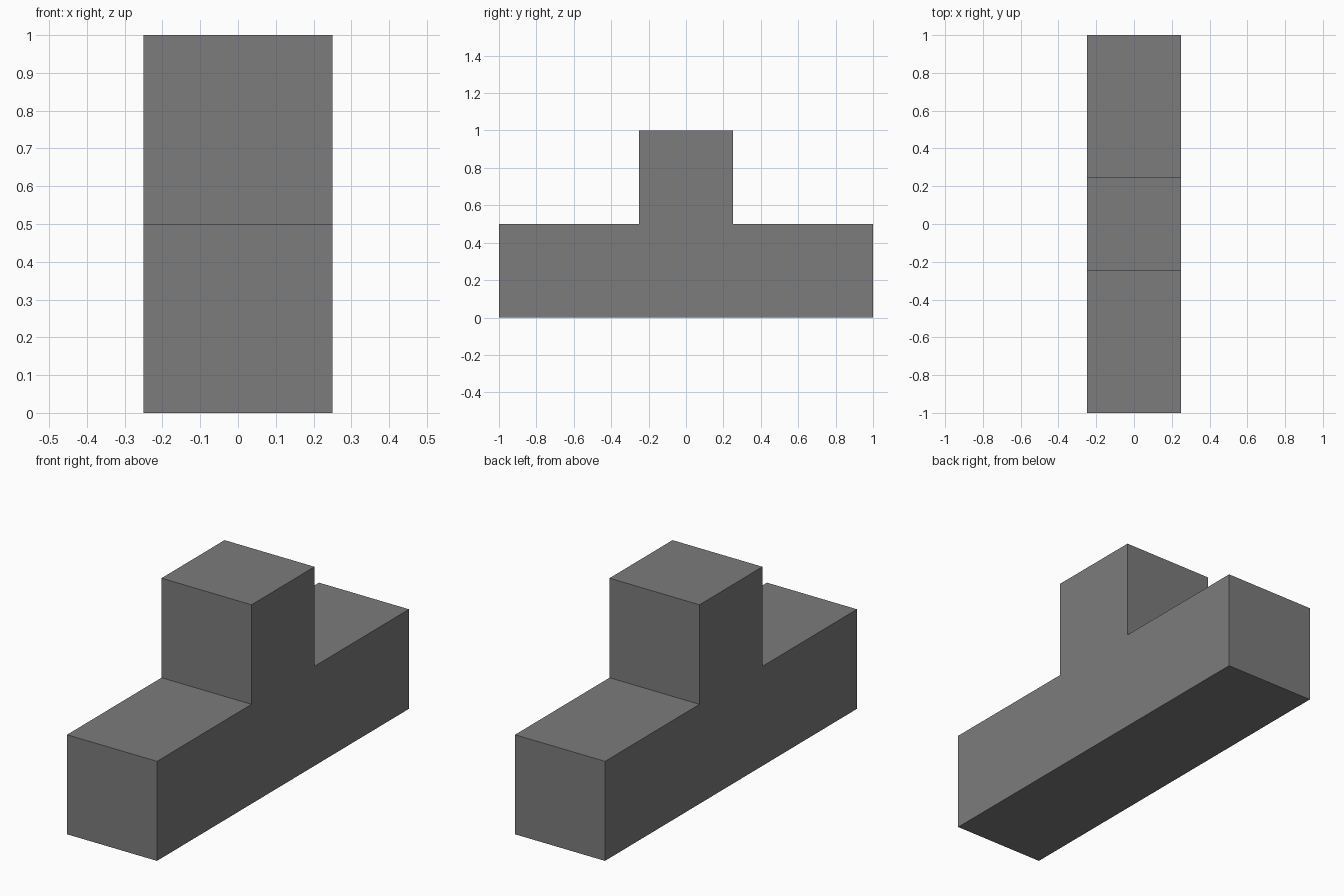
import bpy
import bmesh

if "Cube" in bpy.data.objects:
    bpy.data.objects.remove(bpy.data.objects["Cube"])

# Single flat grey
grey = bpy.data.materials.new("mid_grey")
grey.diffuse_color = (0.2, 0.2, 0.2, 1.0)
grey.use_nodes = True
grey.node_tree.nodes["Principled BSDF"].inputs["Base Color"].default_value = grey.diffuse_color

HALF_WIDTH = 0.25

# Half of the T profile as (y, z), mirrored across y = 0
half = [(1.0, 0.0), (1.0, 0.5), (0.25, 0.5), (0.25, 1.0)]
profile = half + [(-y, z) for y, z in reversed(half)]

# Extrude the profile across the width
bm = bmesh.new()
face = bm.faces.new([bm.verts.new((-HALF_WIDTH, y, z)) for y, z in profile])
result = bmesh.ops.extrude_face_region(bm, geom=[face], use_keep_orig=True)
moved = [v for v in result["geom"] if isinstance(v, bmesh.types.BMVert)]
bmesh.ops.translate(bm, verts=moved, vec=(2 * HALF_WIDTH, 0, 0))
bmesh.ops.recalc_face_normals(bm, faces=bm.faces)

mesh = bpy.data.meshes.new("t_block")
bm.to_mesh(mesh)
bm.free()
mesh.materials.append(grey)

block = bpy.data.objects.new("t_block", mesh)
bpy.context.collection.objects.link(block)
